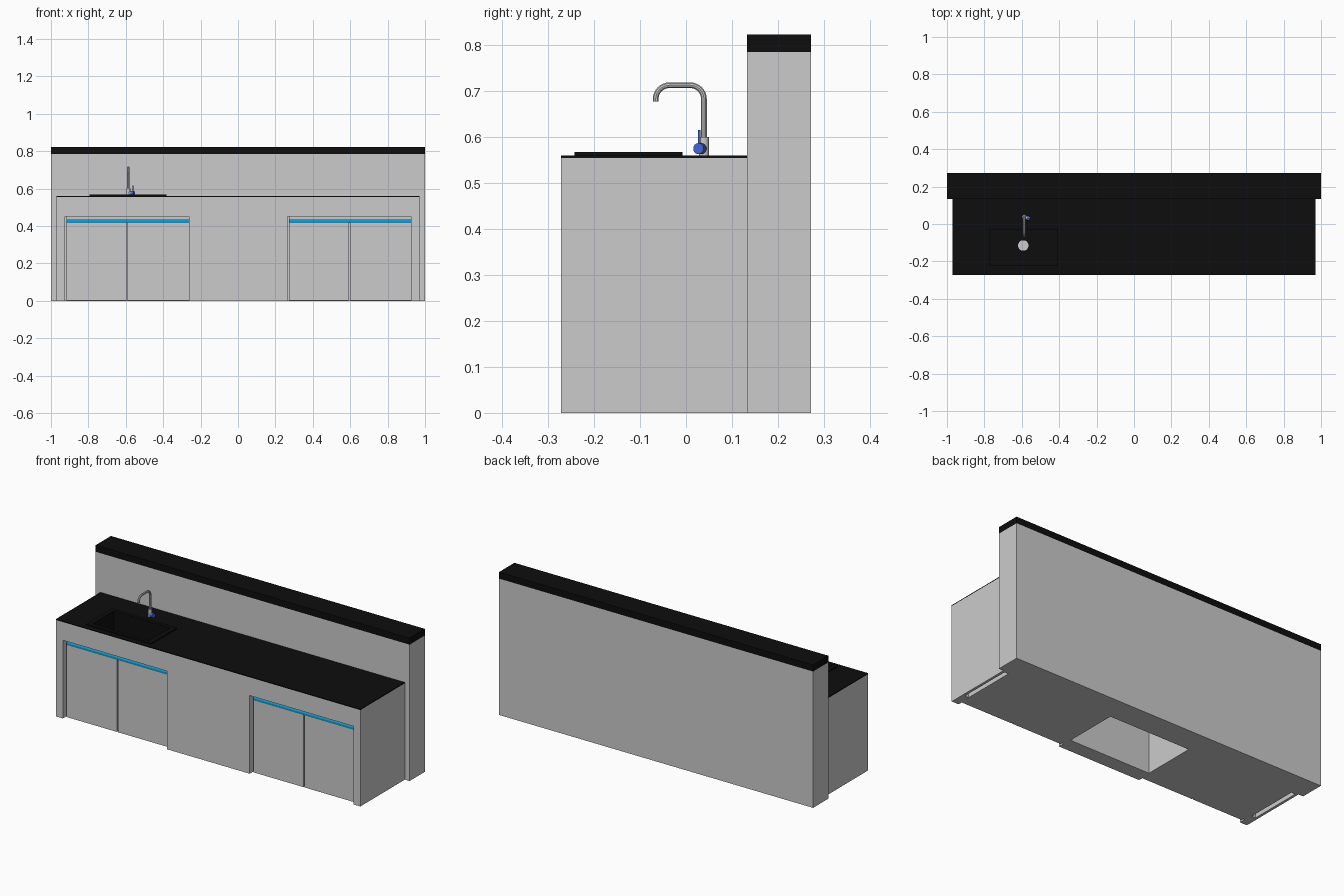
import bpy, bmesh
from math import sin, cos, pi, radians
from mathutils import Matrix, Vector

if "Cube" in bpy.data.objects:
    bpy.data.objects.remove(bpy.data.objects["Cube"])


def material(name, rgb):
    m = bpy.data.materials.new(name)
    m.diffuse_color = (*rgb, 1)
    m.use_nodes = True
    m.node_tree.nodes["Principled BSDF"].inputs["Base Color"].default_value = m.diffuse_color
    return m


BLACK = material("black_stone", (0.004, 0.004, 0.004))
CYAN = material("cyan_trim", (0.01, 0.3, 0.55))
BLUE = material("blue_handle", (0.06, 0.13, 0.65))


def finish(name, bm, mat=None):
    bmesh.ops.recalc_face_normals(bm, faces=bm.faces)
    me = bpy.data.meshes.new(name)
    bm.to_mesh(me)
    bm.free()
    ob = bpy.data.objects.new(name, me)
    bpy.context.collection.objects.link(ob)
    if mat:
        me.materials.append(mat)
    return ob


def box(name, x, y, z, mat=None):
    bm = bmesh.new()
    size = [b - a for a, b in (x, y, z)]
    mid = [(a + b) / 2 for a, b in (x, y, z)]
    bmesh.ops.create_cube(bm, size=1, matrix=Matrix.Translation(mid) @ Matrix.Diagonal((*size, 1)))
    return finish(name, bm, mat)


def smooth(ob):
    bpy.ops.object.select_all(action='DESELECT')
    ob.select_set(True)
    bpy.context.view_layer.objects.active = ob
    bpy.ops.object.shade_smooth_by_angle(angle=radians(35))


def rod(name, a, b, r, mat=None, r2=None, sides=24):
    a, b = Vector(a), Vector(b)
    d = b - a
    bm = bmesh.new()
    rot = d.to_track_quat('Z', 'Y').to_matrix().to_4x4()
    bmesh.ops.create_cone(bm, cap_ends=True, segments=sides, radius1=r, radius2=r2 or r,
                          depth=d.length, matrix=Matrix.Translation((a + b) / 2) @ rot)
    ob = finish(name, bm, mat)
    smooth(ob)
    return ob


def cut(ob, *ranges):
    for i, r in enumerate(ranges):
        c = box(ob.name + "_cutter", *r)
        mod = ob.modifiers.new("cut", 'BOOLEAN')
        mod.operation, mod.solver, mod.object = 'DIFFERENCE', 'EXACT', c
        bpy.context.view_layer.objects.active = ob
        bpy.ops.object.modifier_apply(modifier=mod.name)
        bpy.data.objects.remove(c)


# Raised back wall with its black cap
box("back_wall", (-1, 1), (0.133, 0.272), (0, 0.785))
box("wall_cap", (-1, 1), (0.133, 0.272), (0.785, 0.823), BLACK)

# Counter body: door recesses, open pockets underneath, sink well
body = box("counter_body", (-0.97, 0.97), (-0.272, 0.133), (0, 0.555))
recesses = [(-0.925, -0.262), (0.265, 0.925)]
cut(body, *[(r, (-0.4, -0.235), (-0.1, 0.45)) for r in recesses])
cut(body, *[(r, (-0.187, 0.125), (-0.1, 0.53))
            for r in ((-0.955, -0.93), (-0.255, 0.26), (0.93, 0.955))])
well = ((-0.775, -0.405), (-0.228, -0.025), (0.41, 0.7))
cut(body, well)
worktop = box("worktop", (-0.97, 0.97), (-0.272, 0.133), (0.555, 0.56), BLACK)
cut(worktop, well)

# Doors in pairs, each pair under a cyan grip rail
for side, (x0, x1) in zip(("left", "right"), recesses):
    a, mid = x0 + 0.008, (x0 + x1) / 2
    for n, span in enumerate(((a, mid - 0.003), (mid + 0.003, x1))):
        box(f"{side}_door_{n + 1}", span, (-0.25, -0.235), (0.002, 0.417))
    box(f"{side}_top_rail", (a, x1), (-0.25, -0.235), (0.437, 0.45))
    bm = bmesh.new()
    profile = [(-0.235, 0.417), (-0.25, 0.417), (-0.25, 0.428), (-0.244, 0.437), (-0.235, 0.437)]
    f = bm.faces.new([bm.verts.new((a, y, z)) for y, z in profile])
    ext = bmesh.ops.extrude_face_region(bm, geom=[f])
    bmesh.ops.translate(bm, vec=(x1 - a, 0, 0),
                        verts=[v for v in ext["geom"] if isinstance(v, bmesh.types.BMVert)])
    finish(f"{side}_grip_rail", bm, CYAN)

# Sink: rim plate plus basin shell
rim = box("sink_rim", (-0.795, -0.382), (-0.243, -0.008), (0.56, 0.568), BLACK)
inner = ((-0.77, -0.41), (-0.223, -0.03), (0.42, 0.7))
cut(rim, inner)
basin = box("sink_basin", (-0.775, -0.405), (-0.228, -0.025), (0.412, 0.56), BLACK)
cut(basin, inner)

# Drain: stepped rings
for i, (r, h) in enumerate(((0.028, 0.002), (0.019, 0.004), (0.009, 0.006))):
    rod(f"drain_ring_{i + 1}", (-0.592, -0.115, 0.418), (-0.592, -0.115, 0.42 + h), r, sides=32)

# Tap: swept spout on a stout base
X, Y = -0.587, 0.039
R, TOP, TIP = 0.03, 0.713, -0.066
path = [(Y, 0.56)]
path += [(Y - R + R * cos(t), TOP - R + R * sin(t)) for t in (pi / 2 * i / 8 for i in range(9))]
path += [(TIP + R + R * cos(t), TOP - R + R * sin(t)) for t in (pi / 2 + pi / 2 * i / 8 for i in range(9))]
path.append((TIP, 0.678))
cu = bpy.data.curves.new("tap_spout", 'CURVE')
cu.dimensions = '3D'
cu.bevel_depth, cu.bevel_resolution, cu.use_fill_caps = 0.0065, 3, True
sp = cu.splines.new('POLY')
sp.points.add(len(path) - 1)
for p, (y, z) in zip(sp.points, path):
    p.co = (X, y, z, 1)
spout = bpy.data.objects.new("tap_spout", cu)
bpy.context.collection.objects.link(spout)
bpy.ops.object.select_all(action='DESELECT')
spout.select_set(True)
bpy.context.view_layer.objects.active = spout
bpy.ops.object.convert(target='MESH')
smooth(bpy.context.object)
rod("tap_base", (X, Y, 0.56), (X, Y, 0.6), 0.011)

# Side valve with blue knob and lever
rod("tap_valve", (X, Y, 0.575), (-0.57, 0.032, 0.575), 0.009)
rod("tap_knob", (-0.572, 0.033, 0.575), (-0.556, 0.027, 0.575), 0.012, BLUE)
rod("tap_lever", (-0.562, 0.029, 0.575), (-0.562, 0.029, 0.616), 0.0028, BLUE, sides=12)
